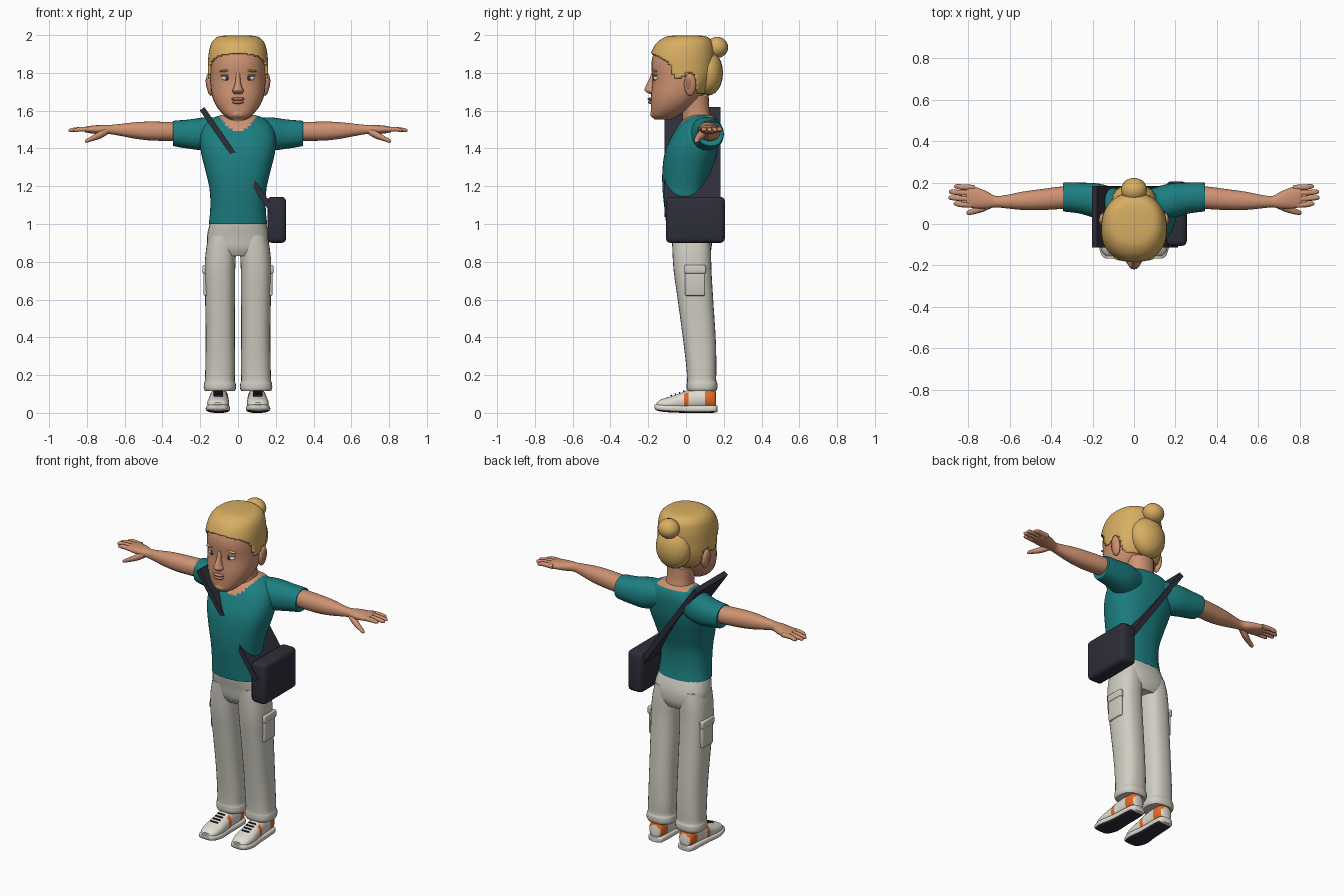
import bpy, bmesh, math
from mathutils import Vector, Matrix

cube = bpy.data.objects.get("Cube")
if cube:
    bpy.data.objects.remove(cube, do_unlink=True)


def material(name, r, g, b):
    lin = [((c / 255 + 0.055) / 1.055) ** 2.4 for c in (r, g, b)] + [1]
    m = bpy.data.materials.new(name)
    m.use_nodes = True
    m.diffuse_color = lin
    m.node_tree.nodes["Principled BSDF"].inputs["Base Color"].default_value = lin
    return m


SKIN = material("skin", 206, 146, 114)
HAIR = material("blond hair", 216, 174, 98)
TEAL = material("teal cloth", 28, 126, 128)
PANTS = material("stone cloth", 208, 205, 194)
DARK = material("dark canvas", 46, 46, 58)
WHITE = material("shoe white", 224, 220, 210)
ORANGE = material("orange", 234, 108, 36)
EYE = material("eye white", 232, 230, 226)
IRIS = material("iris", 50, 58, 70)
LIP = material("lips", 184, 116, 94)


def finish(name, bm, mats, rule=None, mirror=False, angle=40):
    bmesh.ops.recalc_face_normals(bm, faces=bm.faces)
    if rule:
        for f in bm.faces:
            f.material_index = rule(f.calc_center_median(), f.normal)
    me = bpy.data.meshes.new(name)
    bm.to_mesh(me)
    bm.free()
    for m in mats:
        me.materials.append(m)
    me.shade_smooth()
    me.set_sharp_from_angle(angle=math.radians(angle))
    ob = bpy.data.objects.new(name, me)
    bpy.context.collection.objects.link(ob)
    if mirror:
        ob.modifiers.new("Mirror", "MIRROR").use_mirror_merge = False
    return ob


def smooth_rings(rings, steps):
    """Catmull-Rom in-betweens for a list of rings."""
    out = []
    for i in range(len(rings) - 1):
        p = [rings[max(0, min(len(rings) - 1, i + k))] for k in (-1, 0, 1, 2)]
        for s in range(steps):
            t = s / steps
            out.append([0.5 * (2 * b + (c - a) * t + (2 * a - 5 * b + 4 * c - d) * t * t
                               + (3 * b - a - 3 * c + d) * t ** 3) for a, b, c, d in zip(*p)])
    return out + [list(rings[-1])]


def loft(name, rings, axis, mats, rule=None, mirror=False, power=2.2, segs=28,
         steps=4, grow=0, keep=None, angle=50):
    """Rings are (position along axis, centre a, centre b, radius a, radius b)."""
    bm = bmesh.new()
    loops = []
    for t, ca, cb, ra, rb in smooth_rings(rings, steps):
        loop = []
        for k in range(segs):
            w = 2 * math.pi * k / segs
            c, s = math.cos(w), math.sin(w)
            a = ca + (ra + grow) * math.copysign(abs(c) ** (2 / power), c)
            b = cb + (rb + grow) * math.copysign(abs(s) ** (2 / power), s)
            co = {"x": (t, a, b), "y": (a, t, b), "z": (a, b, t + grow)}[axis]
            loop.append(bm.verts.new(co))
        loops.append(loop)
    for l0, l1 in zip(loops, loops[1:]):
        for k in range(segs):
            n = (k + 1) % segs
            bm.faces.new((l0[k], l0[n], l1[n], l1[k]))
    bm.faces.new(loops[0])
    bm.faces.new(loops[-1])
    if keep:
        bad = [f for f in bm.faces if not keep(f.calc_center_median())]
        bmesh.ops.delete(bm, geom=bad, context="FACES")
    return finish(name, bm, mats, rule, mirror, angle)


def ball(name, loc, size, mat, mirror=False, turn=0):
    bm = bmesh.new()
    bmesh.ops.create_uvsphere(bm, u_segments=20, v_segments=12, radius=1)
    bm.transform(Matrix.Translation(loc) @ Matrix.Rotation(turn, 4, "Y") @ Matrix.Diagonal((*size, 1)))
    return finish(name, bm, [mat], None, mirror, 180)


def box(name, loc, size, mat, turn=(0, "Y"), bevel=0.0, mirror=False):
    bm = bmesh.new()
    bmesh.ops.create_cube(bm, size=1)
    bm.transform(Matrix.Diagonal((*size, 1)))
    if bevel:
        bmesh.ops.bevel(bm, geom=bm.edges[:], offset=bevel, segments=3, profile=0.5, affect="EDGES")
    bm.transform(Matrix.Translation(loc) @ Matrix.Rotation(turn[0], 4, turn[1]))
    return finish(name, bm, [mat], None, mirror, 35)


def upright(rows):
    """(z, front y, back y, half width) rows to rings."""
    return [(z, 0, (f + b) / 2, w, (b - f) / 2) for z, f, b, w in rows]


# Head and neck
head_rows = upright([(1.552, -.165, -.08, .035), (1.575, -.183, -.04, .072), (1.62, -.186, .03, .112),
                     (1.68, -.186, .09, .138), (1.76, -.178, .13, .148), (1.84, -.184, .14, .148),
                     (1.90, -.172, .14, .143), (1.95, -.142, .13, .128), (1.98, -.095, .10, .095),
                     (1.988, -.04, .05, .04)])
loft("head", head_rows, "z", [SKIN])
loft("neck", upright([(1.44, -.01, .14, .085), (1.54, -.02, .14, .08), (1.60, -.02, .125, .075),
                      (1.68, -.03, .12, .08)]), "z", [SKIN])

# Face
loft("nose", [(1.80, 0, -.17, .012, .012), (1.76, 0, -.178, .013, .02), (1.725, 0, -.184, .022, .031),
              (1.705, 0, -.184, .031, .034), (1.688, 0, -.178, .02, .014)], "z", [SKIN], segs=16)
ball("upper_lip", (0, -.186, 1.662), (.036, .018, .009), LIP)
ball("lower_lip", (0, -.184, 1.645), (.03, .018, .01), LIP)
ball("chin", (0, -.165, 1.583), (.04, .024, .024), SKIN)
ball("eyes", (.06, -.156, 1.772), (.028, .016, .014), EYE, True)
ball("irises", (.058, -.166, 1.772), (.012, .008, .012), IRIS, True)
ball("eyelids", (.06, -.156, 1.787), (.032, .018, .007), SKIN, True)
ball("eyebrows", (.062, -.162, 1.812), (.038, .014, .007), HAIR, True, .12)
ball("ears", (.15, .022, 1.738), (.018, .032, .06), SKIN, True, .12)
ball("ear_hollows", (.162, .016, 1.742), (.008, .016, .036), LIP, True, .12)

# Hair with a hairline that dips in front of and behind the ears
hairline = [(-.4, 1.915), (-.17, 1.9), (-.09, 1.85), (-.06, 1.77), (-.025, 1.77), (0, 1.8),
            (.04, 1.8), (.06, 1.69), (.4, 1.66)]


def above_hairline(c):
    for (y0, z0), (y1, z1) in zip(hairline, hairline[1:]):
        if y0 <= c.y < y1:
            return c.z > z0 + (z1 - z0) * (c.y - y0) / (y1 - y0)


hair = loft("hair", head_rows, "z", [HAIR], segs=64, steps=8, grow=.011, keep=above_hairline)
shell = hair.modifiers.new("Thickness", "SOLIDIFY")
shell.thickness, shell.offset = .012, -1
ball("lower_hair_roll", (0, .118, 1.80), (.108, .078, .12), HAIR)
ball("hair_bun", (0, .165, 1.935), (.063, .058, .056), HAIR)


# Shirt, with the neckline cut by colour
def neckline(c, n):
    edge = 1.492 + 8 * c.x * c.x if c.y < .06 else 1.562
    return 1 if c.z > edge and abs(c.x) < .1 else 0


loft("shirt_body", upright([(1.0, -.105, .115, .155), (1.08, -.114, .105, .147), (1.18, -.124, .108, .15),
                            (1.28, -.125, .135, .172), (1.38, -.112, .165, .196), (1.46, -.078, .175, .2),
                            (1.52, -.042, .175, .18), (1.56, -.005, .16, .135), (1.578, .03, .13, .085)]),
     "z", [TEAL, SKIN], neckline, power=2.35, segs=56, steps=8)
loft("sleeves", [(.08, .1, 1.49, .07, .07), (.17, .11, 1.478, .085, .087), (.26, .125, 1.476, .075, .077),
                 (.335, .13, 1.479, .07, .068), (.342, .13, 1.479, .066, .064)], "x", [TEAL], mirror=True)

# Arms and hands
loft("arms", [(.28, .13, 1.488, .052, .05), (.36, .126, 1.49, .054, .05), (.46, .117, 1.492, .05, .05),
              (.54, .112, 1.495, .044, .044), (.62, .108, 1.498, .032, .032), (.67, .108, 1.5, .028, .025),
              (.72, .118, 1.5, .044, .025), (.78, .13, 1.5, .053, .02), (.81, .134, 1.5, .048, .014)],
     "x", [SKIN], mirror=True)
for name, y, tip in (("index", .092, .872), ("middle", .121, .897), ("ring", .149, .895), ("little", .176, .87)):
    loft(name + "_fingers", [(.77, y, 1.5, .013, .013), (.83, y + .002, 1.502, .0135, .013),
                             (tip - .012, y + .006, 1.497, .011, .01), (tip, y + .006, 1.495, .004, .004)],
         "x", [SKIN], mirror=True, segs=10)
loft("thumbs", [(.69, .095, 1.492, .018, .018), (.73, .08, 1.472, .021, .02), (.775, .062, 1.452, .015, .014),
                (.802, .055, 1.44, .011, .01), (.81, .053, 1.437, .004, .004)],
     "x", [SKIN], mirror=True, segs=12)

# Trousers
loft("hips", upright([(.83, -.05, .12, .11), (.87, -.07, .135, .155), (.93, -.08, .135, .164),
                      (.99, -.092, .118, .153), (1.03, -.095, .10, .14)]), "z", [PANTS], power=2.5)
loft("trouser_legs", [(.115, .096, .085, .078, .074), (.13, .096, .085, .085, .081), (.155, .096, .085, .084, .081),
                      (.175, .096, .083, .079, .077), (.25, .094, .081, .079, .08), (.4, .094, .07, .077, .087),
                      (.6, .095, .05, .079, .094), (.75, .096, .035, .081, .1), (.86, .09, .03, .08, .102),
                      (.94, .08, .025, .075, .098)], "z", [PANTS], mirror=True, power=2.5)
box("cargo_pockets", (.171, .048, .695), (.024, .105, .15), PANTS, bevel=.008, mirror=True)
box("pocket_flaps", (.175, .048, .76), (.026, .114, .045), PANTS, bevel=.008, mirror=True)


# Shoes
def shoe_colour(c, n):
    heel = .1 < c.y < .155 or (c.y >= .155 and c.z > .09)
    stripe = -.012 < c.y < .012 and abs(c.x - .103) > .035
    return 1 if heel or stripe else 0


loft("shoe_uppers", [(-.155, .106, .042, .03, .012), (-.13, .106, .045, .05, .027), (-.08, .105, .05, .058, .038),
                     (-.02, .103, .06, .054, .048), (.03, .102, .07, .05, .056), (.1, .1, .075, .049, .055),
                     (.145, .1, .073, .043, .052), (.16, .1, .065, .03, .04)],
     "y", [WHITE, ORANGE], shoe_colour, True, steps=6)
loft("shoe_soles", [(-.166, .107, .033, .03, .01), (-.15, .107, .028, .05, .017), (-.09, .106, .024, .065, .021),
                    (0, .103, .021, .056, .021), (.1, .101, .021, .053, .021), (.15, .1, .021, .047, .02),
                    (.166, .1, .022, .03, .017)],
     "y", [WHITE, DARK], lambda c, n: 1 if n.z < -.6 and abs(c.y) < .15 else 0, True, power=3.2)
for i in range(4):
    y = -.078 + i * .022
    box(f"laces_{i + 1}", (.104, y, .092 + i * .0075), (.05, .007, .008), DARK, (.35, "X"), .002, True)

# Shoulder bag on a flat strap that passes through the body
top, end = Vector((-.19, 0, 1.61)), Vector((.2, 0, 1.045))
span = end - top
mid = (top + end) / 2
box("bag_strap", (mid.x, .035, mid.z), (span.length, .295, .03), DARK, (math.atan2(-span.z, span.x), "Y"))
box("shoulder_bag", (.205, .05, 1.022), (.1, .312, .244), DARK, bevel=.024)
